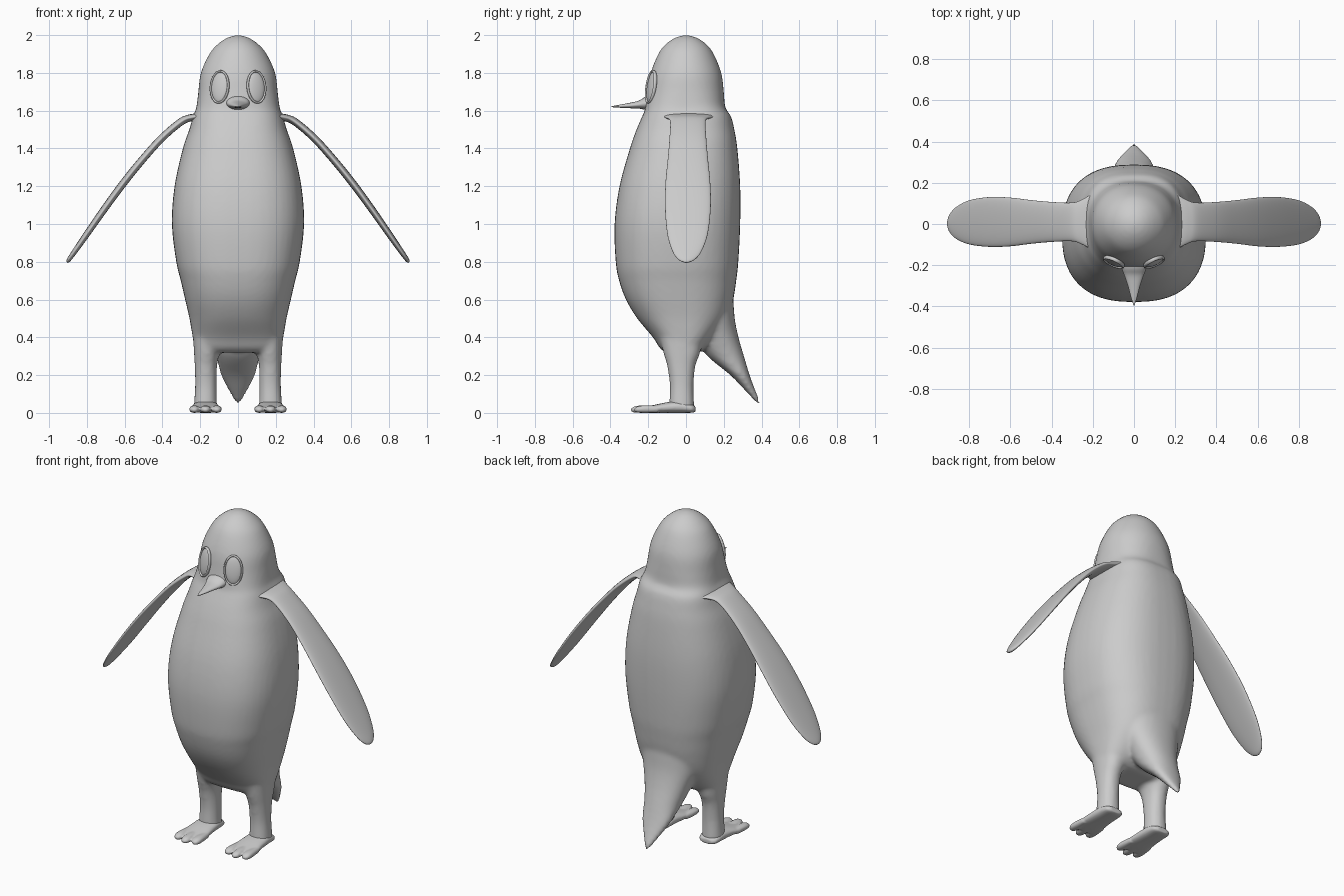
import bpy, bmesh, math
from mathutils import Vector, Matrix, Euler

X, Y, Z = Vector((1, 0, 0)), Vector((0, 1, 0)), Vector((0, 0, 1))


def spline(rows, steps=5):
    """Catmull-Rom interpolation of the section rows."""
    out = []
    for i in range(len(rows) - 1):
        p0, p1 = rows[max(i - 1, 0)], rows[i]
        p2, p3 = rows[i + 1], rows[min(i + 2, len(rows) - 1)]
        for s in range(steps):
            t = s / steps
            out.append([0.5 * (2 * b + (c - a) * t + (2 * a - 5 * b + 4 * c - d) * t * t
                               + (3 * b - a - 3 * c + d) * t ** 3)
                        for a, b, c, d in zip(p0, p1, p2, p3)])
    return out + [list(rows[-1])]


def loft(bm, rows, u, v, mirror=False, n=48):
    """Skin superellipse sections (cx, cy, cz, half_u, half_v, power)."""
    for side in ((1, -1) if mirror else (1,)):
        rings = []
        for cx, cy, cz, hu, hv, p in spline(rows):
            ring = []
            for k in range(n):
                a = 2 * math.pi * k / n
                c, s = math.cos(a), math.sin(a)
                co = (Vector((cx, cy, cz))
                      + u * (hu * math.copysign(abs(c) ** (2 / p), c))
                      + v * (hv * math.copysign(abs(s) ** (2 / p), s)))
                co.x *= side
                ring.append(bm.verts.new(co))
            rings.append(ring)
        for r0, r1 in zip(rings, rings[1:]):
            for k in range(n):
                j = (k + 1) % n
                bm.faces.new((r0[k], r0[j], r1[j], r1[k]))
        bm.faces.new(rings[0])
        bm.faces.new(rings[-1])


def slices(table, cx=0):
    """Rows (z, half_x, y_front, y_back, power) to horizontal sections."""
    return [(cx, (f + b) / 2, z, h, (b - f) / 2, p) for z, h, f, b, p in table]


def finish(name, bm, voxel=0, smooth=0):
    bmesh.ops.recalc_face_normals(bm, faces=bm.faces)
    me = bpy.data.meshes.new(name)
    bm.to_mesh(me)
    bm.free()
    ob = bpy.data.objects.new(name, me)
    bpy.context.collection.objects.link(ob)
    if voxel:
        r = ob.modifiers.new("fuse", 'REMESH')
        r.mode, r.voxel_size, r.use_smooth_shade = 'VOXEL', voxel, True
        s = ob.modifiers.new("soften", 'SMOOTH')
        s.factor, s.iterations = 0.5, smooth
    me.polygons.foreach_set("use_smooth", [True] * len(me.polygons))
    return ob


# Body: head and torso, tail and legs fused into one skin
bm = bmesh.new()
loft(bm, slices([
    (2.00, .012, -.012, .012, 2), (1.985, .06, -.06, .06, 2), (1.95, .11, -.11, .11, 2),
    (1.90, .152, -.147, .147, 2), (1.80, .197, -.187, .187, 2.1), (1.70, .21, -.204, .20, 2.3),
    (1.635, .218, -.214, .205, 2.5), (1.605, .224, -.217, .213, 2.7), (1.57, .238, -.232, .238, 2.7),
    (1.50, .258, -.262, .256, 2.6), (1.40, .292, -.297, .272, 2.5), (1.20, .336, -.352, .287, 2.5),
    (1.00, .35, -.378, .287, 2.5), (0.80, .327, -.372, .277, 2.5), (0.70, .303, -.354, .266, 2.5),
    (0.60, .28, -.318, .25, 2.5), (0.50, .257, -.258, .22, 2.5), (0.40, .24, -.175, .15, 2.6),
    (0.345, .228, -.14, .10, 2.7), (0.32, .20, -.11, .06, 2.7)]), X, Y)
loft(bm, slices([
    (0.62, .20, .0, .25, 2.2), (0.50, .18, .0, .258, 2.2), (0.40, .145, .05, .278, 2.2),
    (0.30, .115, .115, .307, 2.2), (0.20, .09, .235, .337, 2.2),
    (0.12, .052, .312, .367, 2), (0.05, .012, .376, .396, 2)]), X, Y)
legs = [(0.45, .155, .085, -.15, .10), (0.32, .165, .068, -.12, .075), (0.25, .17, .059, -.10, .05),
        (0.15, .17, .057, -.086, .04), (0.06, .172, .06, -.088, .042), (0.015, .172, .064, -.09, .045)]
loft(bm, [(c, (f + b) / 2, z, h, (b - f) / 2, 2.2) for z, c, h, f, b in legs], X, Y, True)
finish("body", bm, 0.013, 6)

# Feet: a flat pad with three toes each
bm = bmesh.new()
loft(bm, [(.172, .05, .02, .035, .014, 2.5), (.172, .03, .023, .058, .022, 2.5),
          (.172, -.03, .031, .066, .031, 2.5), (.172, -.10, .028, .071, .028, 2.5),
          (.172, -.17, .021, .079, .021, 2.5), (.172, -.225, .016, .078, .014, 2.5)], X, Z, True)
for x, tip in ((.113, -.275), (.172, -.292), (.231, -.275)):
    loft(bm, [(x, -.15, .02, .02, .018, 2.2), (x, -.21, .02, .026, .02, 2.2),
              (x, tip + .03, .019, .026, .018, 2.2), (x, tip + .01, .017, .019, .013, 2),
              (x, tip, .016, .006, .004, 2)], X, Z, True, 24)
finish("feet", bm, 0.006, 3)

# Flippers: thin paddles with a flared shoulder
bm = bmesh.new()
loft(bm, [(.19, .012, 1.565, .145, .035, 2.2), (.245, .01, 1.562, .112, .026, 2.2),
          (.30, .01, 1.542, .094, .021, 2.2), (.40, .01, 1.458, .097, .02, 2.2),
          (.50, .01, 1.348, .106, .02, 2.2), (.60, .01, 1.225, .118, .02, 2.2),
          (.70, .01, 1.090, .121, .019, 2.2), (.80, .008, .947, .107, .017, 2.2),
          (.865, .005, .854, .076, .014, 2.1), (.895, .003, .811, .042, .011, 2),
          (.905, .002, .797, .010, .005, 2)], Y, Vector((.79, 0, .61)), True)
finish("flippers", bm)

# Beak: tapered, pointing forward
bm = bmesh.new()
loft(bm, [(0, -.17, 1.645, .07, .042, 2), (0, -.215, 1.639, .06, .034, 2),
          (0, -.25, 1.632, .047, .021, 2), (0, -.30, 1.627, .03, .014, 2),
          (0, -.36, 1.623, .014, .007, 2), (0, -.395, 1.621, .002, .002, 2)], X, Z, n=32)
finish("beak", bm)

# Eyes: shallow oval lenses, each with a thin raised rim
bm, rim = bmesh.new(), bmesh.new()
for side in (1, -1):
    place = (Matrix.Translation((side * .096, -.182, 1.725))
             @ Euler((math.radians(-9), 0, math.radians(side * 24))).to_matrix().to_4x4())
    bmesh.ops.create_uvsphere(bm, u_segments=32, v_segments=20, radius=1,
                              matrix=place @ Matrix.Diagonal((.049, .017, .083, 1)))
    rings = []
    for i in range(40):
        a = 2 * math.pi * i / 40
        ring = []
        for k in range(8):
            b = 2 * math.pi * k / 8
            w = .006 * math.cos(b)
            ring.append(rim.verts.new(place @ Vector((
                (.05 + w) * math.cos(a), -.004 + .010 * math.sin(b), (.084 + w) * math.sin(a)))))
        rings.append(ring)
    for i in range(40):
        r0, r1 = rings[i], rings[(i + 1) % 40]
        for k in range(8):
            rim.faces.new((r0[k], r0[(k + 1) % 8], r1[(k + 1) % 8], r1[k]))
finish("eyes", bm)
finish("eye_rims", rim)
